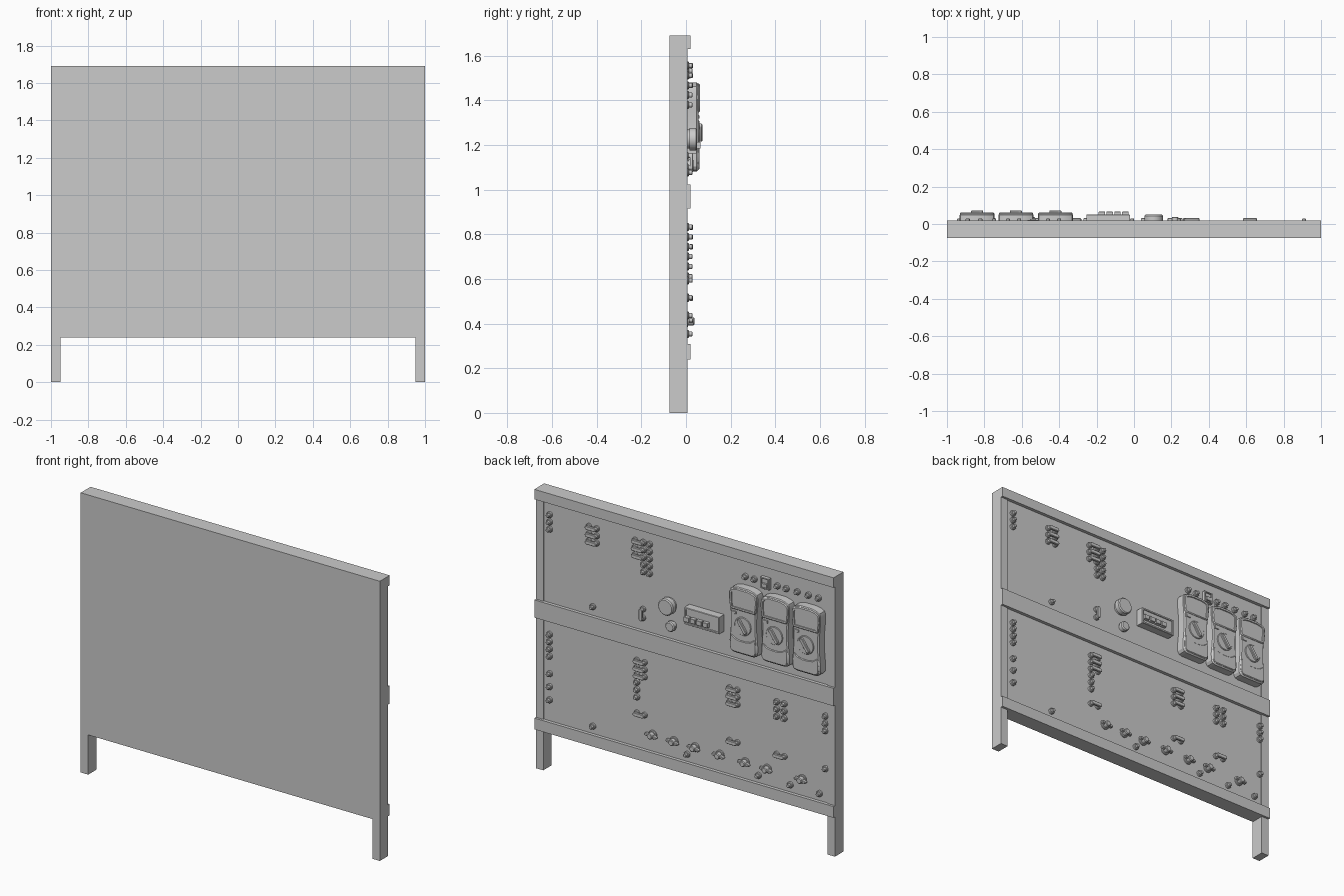
import bpy, bmesh
from math import sin, cos, pi, radians

if "Cube" in bpy.data.objects:
    bpy.data.objects.remove(bpy.data.objects["Cube"])

FACE = 0.0      # rear surface of the board that carries all fittings


def prism(bm, pts, y0, y1, ch=0.0):
    """Extrude an x/z outline from y0 to y1 with a chamfered front; returns the front face."""
    n = len(pts)
    a = [bm.verts.new((x, y0, z)) for x, z in pts]
    b = [bm.verts.new((x, y1 - ch, z)) for x, z in pts]
    bm.faces.new(a[::-1])
    for i in range(n):
        j = (i + 1) % n
        bm.faces.new((a[i], a[j], b[j], b[i]))
    front = bm.faces.new(b)
    return step(front, bm, ch, y1) if ch else front


def step(face, bm, inset, y):
    """Inset a front face and move it to depth y."""
    bm.normal_update()
    bmesh.ops.inset_region(bm, faces=[face], thickness=inset, depth=0)
    for v in face.verts:
        v.co.y = y
    return face


def circle(r, x=0, z=0, n=20):
    return [(x + r * cos(2 * pi * i / n), z + r * sin(2 * pi * i / n)) for i in range(n)]


def rect(x0, x1, z0, z1):
    return [(x0, z0), (x1, z0), (x1, z1), (x0, z1)]


def capsule(l, r, n=8):
    right = [(l + r * sin(pi * i / n), -r * cos(pi * i / n)) for i in range(n + 1)]
    return right + [(-x, -z) for x, z in right]


def turned(pts, deg):
    c, s = cos(radians(deg)), sin(radians(deg))
    return [(c * x - s * z, s * x + c * z) for x, z in pts]


def finish(name, bm):
    bmesh.ops.recalc_face_normals(bm, faces=bm.faces)
    me = bpy.data.meshes.new(name)
    bm.to_mesh(me)
    bm.free()
    me.shade_smooth()
    me.set_sharp_from_angle(angle=radians(32))
    return me


def place(name, me, x=0, z=0, rot=0):
    ob = bpy.data.objects.new(name, me)
    ob.location = (x, 0, z)
    ob.rotation_euler[1] = radians(rot)
    bpy.context.collection.objects.link(ob)


def box(name, x0, x1, y0, y1, z0, z1):
    bm = bmesh.new()
    prism(bm, rect(x0, x1, z0, z1), y0, y1)
    place(name, finish(name, bm))


# Frame: board, uprights, rear rails
box("board", -0.952, 0.952, -0.074, FACE, 0.24, 1.69)
for side, x in (("left", -0.975), ("right", 0.975)):
    box(side + "_upright", x - 0.025, x + 0.025, -0.074, 0.006, 0, 1.69)
for name, z0, z1 in (("top", 1.63, 1.69), ("middle", 0.915, 1.022), ("bottom", 0.24, 0.308)):
    box(name + "_rail", -1, 1, FACE - 0.002, 0.02, z0, z1)

# Socket: flange with a narrower stem
bm = bmesh.new()
prism(bm, circle(0.018), FACE, 0.013, 0.003)
prism(bm, circle(0.011), 0.012, 0.029, 0.003)
socket = finish("socket", bm)

# Link: two plugs joined by a bridge
bm = bmesh.new()
for x in (-0.026, 0.026):
    prism(bm, circle(0.017, x), FACE, 0.012, 0.003)
    prism(bm, circle(0.010, x), 0.010, 0.022)
prism(bm, capsule(0.026, 0.012), 0.019, 0.031, 0.003)
link = finish("link", bm)

# Rotary switch: collar, round body and wing lever
bm = bmesh.new()
prism(bm, circle(0.026), FACE, 0.010, 0.003)
prism(bm, circle(0.018), 0.009, 0.038, 0.004)
prism(bm, turned(capsule(0.032, 0.008), 8), 0.014, 0.032, 0.003)
switch = finish("rotary_switch", bm)

# Socket layout: (columns, rows)
R3, L3 = (1.555, 1.511, 1.467), (0.832, 0.788, 0.744)
sockets = [((0.909,), R3), ((0.28, 0.24), R3 + (1.423, 1.379)), ((0.62,), (1.077, 0.354)),
           ((0.909,), L3 + (0.70, 0.594, 0.516, 0.436)), ((0.325,), (0.70, 0.655, 0.61)),
           ((-0.61, -0.66), L3), ((-0.936,), L3 + (0.514,)),
           ((-0.01, -0.487, -0.70, -0.896), (0.353,)),
           ((-0.40, -0.46, -0.614, -0.674, -0.748, -0.822, -0.889), (1.532,))]
for cols, rows in sockets:
    for x in cols:
        for z in rows:
            place("socket", socket, x, z)

links = [(0.62, R3), (0.312, R3), (0.30, L3 + (0.514,)), (-0.32, L3 + (0.514,)), (-0.635, (0.514,))]
for x, rows in links:
    for z in rows:
        place("link", link, x, z)
place("upright_link", link, 0.285, 1.125, 90)

for x in (0.22, 0.077, -0.064, -0.23, -0.40, -0.547, -0.78):
    place("rotary_switch", switch, x, 0.41)

# Large push button and small knob
for name, x, z, r, h in (("push_button", 0.105, 1.226, 0.05, 0.05), ("small_knob", 0.088, 1.106, 0.03, 0.034)):
    bm = bmesh.new()
    prism(bm, circle(r * 0.85, n=32), FACE, h * 0.5)
    prism(bm, circle(r, n=32), h * 0.3, h, 0.006)
    place(name, finish(name, bm), x, z)

# Rocker switch above the meters
bm = bmesh.new()
f = prism(bm, rect(-0.029, 0.029, -0.034, 0.034), FACE, 0.022, 0.002)
step(f, bm, 0.008, 0.022)
step(f, bm, 0.001, 0.014)
prism(bm, rect(-0.017, 0.017, -0.022, 0.0), 0.013, 0.026)
place("rocker_switch", finish("rocker_switch", bm), -0.54, 1.532)

# Control box with four buttons
bm = bmesh.new()
f = prism(bm, rect(-0.255, -0.022, 1.16, 1.262), FACE, 0.05, 0.003)
step(f, bm, 0.012, 0.05)
step(f, bm, 0.001, 0.044)
for i in range(4):
    x = -0.172 + 0.042 * i
    prism(bm, rect(x - 0.017, x + 0.017, 1.185, 1.213), 0.043, 0.066, 0.002)
place("control_box", finish("control_box", bm))


def mirrored(half):
    """Close a half outline, listed from bottom to top, across x = 0."""
    return half + [(-x, z) for x, z in reversed(half)]


# Hand meter: waisted case, raised head with sunken screen, dial with grip
bm = bmesh.new()
case = [(0.062, -0.198), (0.082, -0.192), (0.093, -0.176), (0.094, -0.13), (0.09, -0.09), (0.086, -0.04),
        (0.086, 0.03), (0.09, 0.08), (0.094, 0.12), (0.094, 0.165), (0.088, 0.182), (0.07, 0.192), (0.035, 0.2)]
head = [(0.078, 0.066), (0.085, 0.072), (0.089, 0.1), (0.092, 0.13), (0.091, 0.165),
        (0.085, 0.178), (0.068, 0.188), (0.035, 0.195)]
foot = [(0.062, -0.19), (0.08, -0.184), (0.087, -0.165), (0.085, -0.10), (0.075, -0.09), (0.05, -0.108), (0.02, -0.114)]
prism(bm, mirrored(case), FACE, 0.055, 0.007)
f = prism(bm, mirrored(head), 0.03, 0.062, 0.005)
step(f, bm, 0.011, 0.062)
step(f, bm, 0.002, 0.057)
prism(bm, mirrored(foot), 0.03, 0.060, 0.004)
prism(bm, circle(0.055, 0, -0.025, 32), 0.04, 0.060, 0.003)
grip = [(x, z - 0.025) for x, z in turned(capsule(0.036, 0.011), 125 - 70)]
prism(bm, grip, 0.055, 0.073, 0.003)
prism(bm, rect(0.045, 0.075, 0.038, 0.054), 0.05, 0.060, 0.002)
meter = finish("hand_meter", bm)
for x in (-0.42, -0.631, -0.839):
    place("hand_meter", meter, x, 1.28)
